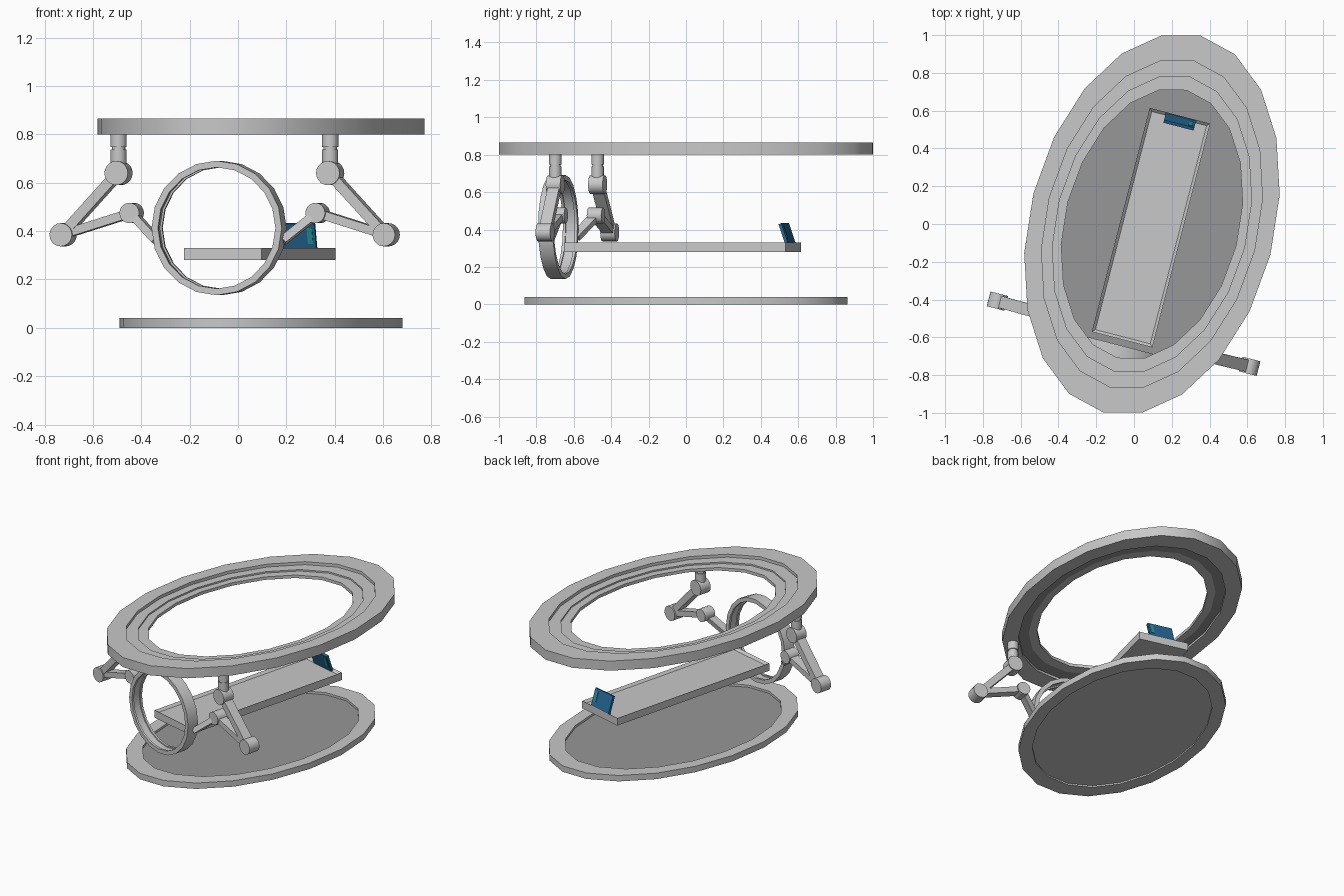
import bpy, bmesh, math
from mathutils import Matrix, Vector

cube = bpy.data.objects.get("Cube")
if cube:
    bpy.data.objects.remove(cube, do_unlink=True)

# Shared frame: local y runs along the bed, turned slightly about z
FRAME = Matrix.Translation((0.095, 0, 0)) @ Matrix.Rotation(math.radians(-14.5), 4, 'Z')


def material(name, color):
    m = bpy.data.materials.new(name)
    m.use_nodes = True
    m.diffuse_color = (*color, 1)
    m.node_tree.nodes["Principled BSDF"].inputs["Base Color"].default_value = (*color, 1)
    return m


GREY = material("light grey", (0.58, 0.58, 0.58))
DARK = material("mid grey", (0.31, 0.31, 0.31))
BLUE = material("screen blue", (0.018, 0.14, 0.30))
TEAL = material("screen teal", (0.02, 0.32, 0.36))


def finish(name, bm, mats=(GREY,), local=Matrix()):
    bmesh.ops.recalc_face_normals(bm, faces=bm.faces)
    bm.transform(FRAME @ local)
    mesh = bpy.data.meshes.new(name)
    bm.to_mesh(mesh)
    bm.free()
    ob = bpy.data.objects.new(name, mesh)
    bpy.context.collection.objects.link(ob)
    for m in mats:
        mesh.materials.append(m)
    bpy.ops.object.select_all(action='DESELECT')
    ob.select_set(True)
    bpy.context.view_layer.objects.active = ob
    bpy.ops.object.shade_smooth_by_angle(angle=math.radians(30))
    return ob


def lathe(profile, a, b, sides=20, closed=True):
    """Sweep a profile of (radius, z) round an ellipse; cap open ends."""
    bm = bmesh.new()
    rows = []
    for r, z in profile:
        rows.append([bm.verts.new((r * a * math.sin(t), r * b * math.cos(t), z))
                     for t in (2 * math.pi * i / sides for i in range(sides))])
    pairs = list(zip(rows, rows[1:]))
    if closed:
        pairs.append((rows[-1], rows[0]))
    else:
        bm.faces.new(rows[0])
        bm.faces.new(rows[-1])
    for p, q in pairs:
        for i in range(sides):
            j = (i + 1) % sides
            bm.faces.new((p[i], p[j], q[j], q[i]))
    bm.normal_update()
    return bm


def box(name, size, local, mats=(GREY,)):
    bm = bmesh.new()
    bmesh.ops.create_cube(bm, size=1)
    bm.transform(Matrix.Diagonal((*size, 1)))
    return finish(name, bm, mats, local)


def cylinder(name, radius, depth, local, sides=20):
    bm = bmesh.new()
    bmesh.ops.create_cone(bm, cap_ends=True, segments=sides, radius1=radius,
                          radius2=radius, depth=depth)
    return finish(name, bm, (GREY,), local)


def link(name, start, end, thick, width):
    """Flat bar between two points, its width along the bed axis."""
    p, q = Vector(start), Vector(end)
    z = (q - p).normalized()
    x = Vector((0, 1, 0)).cross(z).normalized()
    y = z.cross(x)
    rot = Matrix((x, y, z)).transposed().to_4x4()
    box(name, (thick, width, (q - p).length), Matrix.Translation((p + q) / 2) @ rot)


# Stepped oval ceiling ring
A, B = 0.648, 1.03
bm = lathe([(1, 0.80), (1, 0.865), (0.865, 0.865), (0.865, 0.845), (0.78, 0.845),
            (0.78, 0.835), (0.71, 0.835), (0.71, 0.815), (0.78, 0.815),
            (0.865, 0.815), (0.865, 0.80)], A, B)
for f in bm.faces:
    c = f.calc_center_median()
    r = math.hypot(c.x / A, c.y / B)
    if abs(c.z - 0.815) < 0.001 and r > 0.76:
        f.material_index = 1
finish("ceiling_ring", bm, (GREY, DARK))

# Oval base with a raised rim and a darker floor
bm = lathe([(0.75, 0.01), (0.75, 0), (0.865, 0), (0.865, 0.04), (0.75, 0.04),
            (0.75, 0.025)], A, B, closed=False)
for f in bm.faces:
    if len(f.verts) > 4 and f.calc_center_median().z > 0.02:
        f.material_index = 1
finish("base_platform", bm, (GREY, DARK))

# Bed tray with a shallow inset top
bm = bmesh.new()
bmesh.ops.create_cube(bm, size=1)
bm.transform(Matrix.Diagonal((0.331, 1.224, 0.05, 1)))
bm.normal_update()
top = [f for f in bm.faces if f.normal.z > 0.9]
bmesh.ops.inset_region(bm, faces=top, thickness=0.022)
bmesh.ops.translate(bm, verts=top[0].verts, vec=(0, 0, -0.015))
finish("bed_tray", bm, (GREY,), Matrix.Translation((0, -0.02, 0.305)))

# Upright scanner ring
bm = lathe([(0.278, -0.04), (0.278, 0.04), (0.251, 0.04), (0.251, 0.025), (0.259, 0.025),
            (0.259, -0.025), (0.251, -0.025), (0.251, -0.04)], 1, 1)
ALONG = Matrix.Rotation(math.radians(90), 4, 'X')
finish("scanner_ring", bm, (GREY,), Matrix.Translation((0.003, -0.704, 0.413)) @ ALONG)

# Mirrored jointed arms from the ceiling ring to the scanner ring
for side, label in ((1, "left"), (-1, "right")):
    shoulder = (side * 0.452, -0.605, 0.64)
    elbow = (side * 0.69, -0.60, 0.385)
    wrist = (side * 0.397, -0.60, 0.475)
    grip = (side * 0.268, -0.68, 0.36)
    for part, p, radius in (("shoulder", shoulder, 0.05), ("elbow", elbow, 0.048),
                            ("wrist", wrist, 0.042)):
        cylinder(f"{label}_{part}_joint", radius, 0.08, Matrix.Translation(p) @ ALONG)
    link(f"{label}_upper_arm", shoulder, elbow, 0.042, 0.064)
    link(f"{label}_forearm", elbow, wrist, 0.036, 0.06)
    link(f"{label}_ring_grip", wrist, grip, 0.034, 0.05)
    # Hanging post with a narrow groove
    bm = lathe([(0.033, 0.65), (0.033, 0.738), (0.028, 0.738), (0.028, 0.747),
                (0.034, 0.747), (0.034, 0.82)], 1, 1, closed=False)
    finish(f"{label}_post", bm, (GREY,), Matrix.Translation((shoulder[0], shoulder[1], 0)))

# Tilted screen at the far end of the bed, with teal readout strips
tilt = Matrix.Translation((0.007, 0.562, 0.372)) @ Matrix.Rotation(math.radians(19), 4, 'X')
box("screen", (0.165, 0.016, 0.125), tilt, (BLUE,))
for face in (-1, 1):
    box("screen_strip", (0.022, 0.004, 0.07),
        tilt @ Matrix.Translation((0.06, face * 0.009, 0.012)), (TEAL,))
